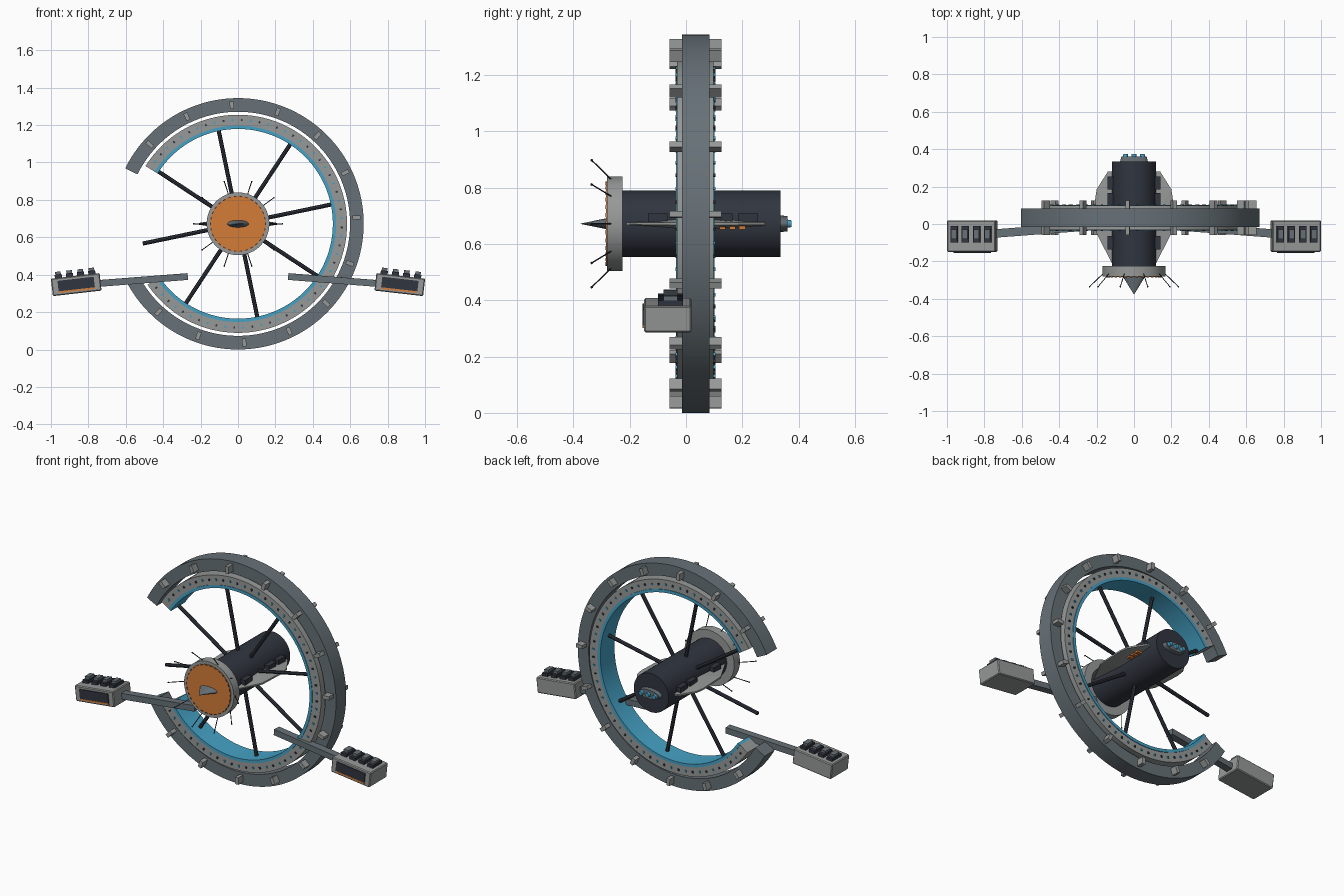
import bpy, bmesh
from math import radians, cos, sin
from mathutils import Matrix, Vector

cube = bpy.data.objects.get("Cube")
if cube:
    bpy.data.objects.remove(cube, do_unlink=True)

CZ = 0.672  # height of the wheel axis


def material(name, r, g, b):
    m = bpy.data.materials.new(name)
    m.use_nodes = True
    m.diffuse_color = (r, g, b, 1)
    m.node_tree.nodes["Principled BSDF"].inputs["Base Color"].default_value = (r, g, b, 1)
    return m


DARK = material("dark hull", 0.03, 0.036, 0.05)
STEEL = material("steel grey", 0.135, 0.165, 0.185)
LIGHT = material("light grey", 0.31, 0.32, 0.32)
BLUE = material("blue lining", 0.06, 0.36, 0.56)
ORANGE = material("orange", 0.66, 0.2, 0.04)


def finish(name, bm, mat, smooth=False):
    bmesh.ops.recalc_face_normals(bm, faces=bm.faces)
    me = bpy.data.meshes.new(name)
    bm.to_mesh(me)
    bm.free()
    me.materials.append(mat)
    ob = bpy.data.objects.new(name, me)
    bpy.context.collection.objects.link(ob)
    if smooth:
        bpy.ops.object.select_all(action="DESELECT")
        ob.select_set(True)
        bpy.context.view_layer.objects.active = ob
        bpy.ops.object.shade_smooth_by_angle(angle=radians(30))
    return ob


def add_box(bm, loc, size, frame=Matrix()):
    m = frame @ Matrix.Translation(loc) @ Matrix.Diagonal((*size, 1))
    bmesh.ops.create_cube(bm, size=1, matrix=m)


def add_rod(bm, a, b, r0, r1=None, sides=8):
    a, b = Vector(a), Vector(b)
    d = b - a
    m = Matrix.Translation((a + b) / 2) @ d.to_track_quat("Z", "Y").to_matrix().to_4x4()
    bmesh.ops.create_cone(bm, cap_ends=True, segments=sides, radius1=r0,
                          radius2=r0 if r1 is None else r1, depth=d.length, matrix=m)


def polar(r, deg, y):
    a = radians(deg)
    return Vector((r * cos(a), y, CZ + r * sin(a)))


def radial(deg):
    # Frame on the axis with local x pointing outward at the given angle
    return Matrix.Translation((0, 0, CZ)) @ Matrix.Rotation(-radians(deg), 4, "Y")


def arc(name, r0, r1, y0, y1, start, end, mat, steps=120):
    bm = bmesh.new()
    rows = []
    for i in range(steps + 1):
        deg = start + (end - start) * i / steps
        rows.append([bm.verts.new(polar(r, deg, y))
                     for r, y in ((r0, y0), (r1, y0), (r1, y1), (r0, y1))])
    for a, b in zip(rows, rows[1:]):
        for k in range(4):
            n = (k + 1) % 4
            bm.faces.new((a[k], a[n], b[n], b[k]))
    bm.faces.new(rows[0])
    bm.faces.new(rows[-1])
    return finish(name, bm, mat, True)


def rod(name, a, b, r0, mat, r1=None, sides=48):
    bm = bmesh.new()
    add_rod(bm, a, b, r0, r1, sides)
    return finish(name, bm, mat, True)


# Broken wheel: outer rim, inner rim and its blue lining
arc("outer_rim", 0.599, 0.672, -0.015, 0.083, -151, 153.8, STEEL)
arc("inner_rim", 0.524, 0.583, -0.032, 0.098, -146, 148, LIGHT)
arc("rim_lining", 0.507, 0.525, -0.035, 0.102, -146, 148, BLUE)

# Studs on both faces of the outer rim
bm = bmesh.new()
for i in range(-6, 7):
    for y in (-0.037, 0.103):
        add_box(bm, (0.635, y, 0), (0.042, 0.045, 0.022), radial(3 + 22.5 * i))
finish("rim_studs", bm, LIGHT)

# Small windows along both faces of the inner rim
for name, mat, shift in (("dark_windows", DARK, 0), ("blue_windows", BLUE, 5)):
    bm = bmesh.new()
    for i in range(29):
        for y in (-0.034, 0.1):
            add_box(bm, (0.555, y, 0), (0.012, 0.008, 0.009),
                    radial(-142 + 10 * i + shift))
    finish(name, bm, mat)

# Spokes
bm = bmesh.new()
for i in range(8):
    deg = 11.7 + 45 * i
    add_rod(bm, polar(0.1, deg, 0.033), polar(0.52, deg, 0.033), 0.011)
finish("spokes", bm, DARK, True)

# Hub: long body, front collar, orange face and flattened nose
rod("hub_body", (0, -0.23, CZ), (0, 0.335, CZ), 0.118, DARK)
rod("front_collar", (0, -0.28, CZ), (0, -0.225, CZ), 0.168, LIGHT)
rod("orange_face", (0, -0.284, CZ), (0, -0.278, CZ), 0.15, ORANGE)
nose = rod("nose", (0, -0.28, 0), (0, -0.375, 0), 0.06, STEEL, 0.002, 24)
nose.scale.z = 0.33
nose.location.z = CZ

# Marks around the orange face
bm = bmesh.new()
for i in range(30):
    add_box(bm, (0.147, -0.283, 0), (0.005, 0.006, 0.014), radial(12 * i))
finish("face_marks", bm, DARK)

# Antennae leaning forward from the collar
bm = bmesh.new()
for i in range(10):
    tip = polar(0.237, 36 * i, -0.335)
    add_rod(bm, polar(0.155, 36 * i, -0.255), tip, 0.0025, sides=6)
    bmesh.ops.create_icosphere(bm, subdivisions=1, radius=0.005,
                               matrix=Matrix.Translation(tip))
finish("antennae", bm, DARK)

# Rear docking block with blue ports
rear = rod("rear_block", (0, 0.33, 0), (0, 0.36, 0), 0.075, STEEL, 0.068, 24)
rear.scale.z = 0.4
rear.location.z = CZ
bm = bmesh.new()
for x in (-0.045, 0, 0.045):
    add_rod(bm, (x, 0.35, CZ), (x, 0.375, CZ), 0.016, 0.012, 12)
finish("rear_ports", bm, BLUE, True)

# Side fins, thick at the hub and thin at the edge
for side, label in ((1, "left"), (-1, "right")):
    bm = bmesh.new()
    outline = [(0.1, -0.21, 0.004), (0.118, -0.21, 0.003), (0.2, -0.05, 0.005),
               (0.208, 0.13, 0.005), (0.2, 0.185, 0.005), (0.14, 0.28, 0.005),
               (0.1, 0.28, 0.008)]
    top = [bm.verts.new((side * x, y, CZ + t)) for x, y, t in outline]
    low = [bm.verts.new((side * x, y, CZ - t)) for x, y, t in outline]
    ridge = [bm.verts.new((side * 0.112, 0.03, CZ + s * 0.02)) for s in (1, -1)]
    for k in range(len(top)):
        n = (k + 1) % len(top)
        bm.faces.new((top[k], top[n], low[n], low[k]))
        bm.faces.new((top[k], top[n], ridge[0]))
        bm.faces.new((low[k], low[n], ridge[1]))
    finish(label + "_fin", bm, LIGHT)

    # Equipment above and below the fin
    bm = bmesh.new()
    for y in (-0.1, 0.13, 0.22):
        add_box(bm, (side * 0.125, y, CZ + 0.02), (0.035, 0.07, 0.034))
    finish(label + "_fin_boxes", bm, DARK)
    bm = bmesh.new()
    for y in (0.13, 0.165, 0.2):
        add_box(bm, (side * 0.135, y, CZ - 0.014), (0.03, 0.022, 0.014))
    finish(label + "_fin_lamps", bm, ORANGE)

# Arms and pods, one on each side
for side, label in ((1, "left"), (-1, "right")):
    a = Vector((side * 0.27, -0.015, 0.39))
    b = Vector((side * 0.76, -0.052, 0.352))
    d = b - a
    frame = Matrix.Translation((a + b) / 2) @ d.to_track_quat("X", "Z").to_matrix().to_4x4()
    bm = bmesh.new()
    add_box(bm, (0, 0, 0), (d.length, 0.045, 0.036), frame)
    finish(label + "_arm", bm, STEEL)

    frame = (Matrix.Translation((side * 0.865, -0.065, 0.347))
             @ Matrix.Rotation(side * radians(6.5), 4, "Y"))
    bm = bmesh.new()
    add_box(bm, (0, 0, 0), (0.262, 0.168, 0.094), frame)
    bmesh.ops.bevel(bm, geom=bm.edges[:], offset=0.005, segments=1, affect="EDGES")
    finish(label + "_pod", bm, LIGHT)

    bm = bmesh.new()
    add_box(bm, (0, -0.085, 0.003), (0.195, 0.008, 0.056), frame)
    for k in (-1.5, -0.5, 0.5, 1.5):
        add_box(bm, (k * 0.06, 0.01, 0.054), (0.038, 0.088, 0.022), frame)
    finish(label + "_pod_panels", bm, DARK)

    bm = bmesh.new()
    for k in (-1.5, -0.5, 0.5, 1.5):
        add_box(bm, (k * 0.06, 0.01, 0.072), (0.03, 0.05, 0.016), frame)
    finish(label + "_pod_caps", bm, STEEL)

    bm = bmesh.new()
    add_box(bm, (0, -0.085, -0.03), (0.195, 0.008, 0.009), frame)
    finish(label + "_pod_strip", bm, ORANGE)
